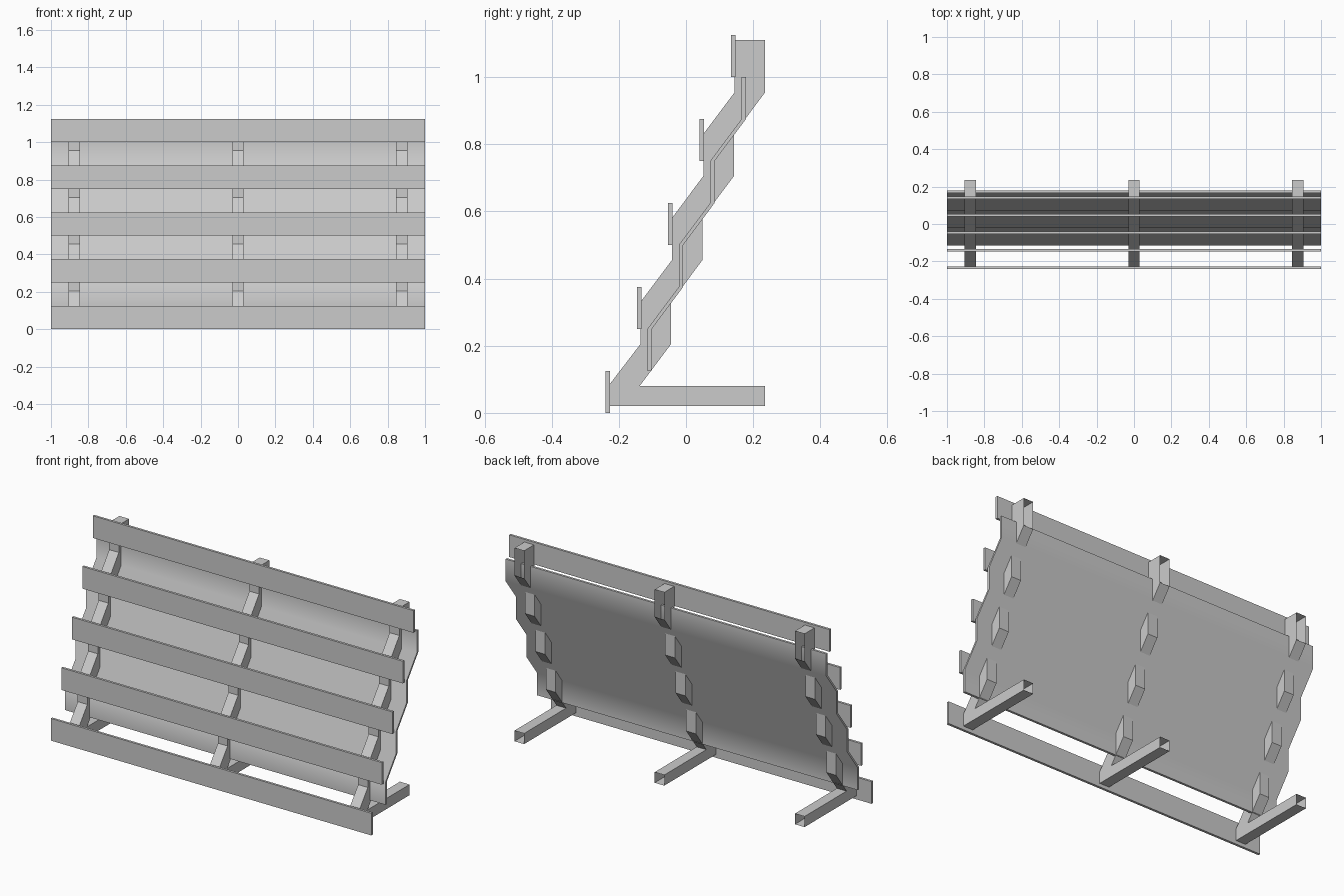
import bpy, bmesh, math

cube = bpy.data.objects.get("Cube")
if cube:
    bpy.data.objects.remove(cube, do_unlink=True)

GREY = (0.6, 0.6, 0.6, 1.0)
steel = bpy.data.materials.new("light grey")
steel.use_nodes = True
steel.diffuse_color = GREY
steel.node_tree.nodes["Principled BSDF"].inputs["Base Color"].default_value = GREY

STEP_Y, STEP_Z = 0.0935, 0.25   # offset from one tier to the next


def extrude_profile(name, profile, x0, x1, open_edges=()):
    """Extrude a closed (y, z) outline along x, leaving chosen walls open."""
    bm = bmesh.new()
    ends = [[bm.verts.new((x, y, z)) for y, z in profile] for x in (x0, x1)]
    a, b = ends
    n = len(profile)
    bm.faces.new(a)
    bm.faces.new(b[::-1])
    for i in range(n):
        if i not in open_edges:
            j = (i + 1) % n
            bm.faces.new((a[j], a[i], b[i], b[j]))
    bmesh.ops.recalc_face_normals(bm, faces=bm.faces)
    mesh = bpy.data.meshes.new(name)
    bm.to_mesh(mesh)
    bm.free()
    mesh.materials.append(steel)
    obj = bpy.data.objects.new(name, mesh)
    bpy.context.collection.objects.link(obj)
    return obj


def zigzag(y, z_low, z_high, count):
    """Stepped line alternating upright and leaning runs."""
    pts = []
    for i in range(count):
        pts += [(y + i * STEP_Y, z_low + i * STEP_Z),
                (y + i * STEP_Y, z_high + i * STEP_Z)]
    return pts


# Stepped supports with a foot; foot end and upper rear are open
front_edge = [(-0.229, 0.02), (-0.229, 0.083)]
front_edge += zigzag(-0.1355, 0.205, 0.33, 4)[:-1] + [(0.145, 1.11)]
back_edge = [(-0.138, 0.08)] + zigzag(-0.0445, 0.205, 0.33, 3) + [(0.236, 0.955)]
outline = front_edge + [(0.236, 1.11)] + back_edge[::-1] + [(0.236, 0.08), (0.236, 0.02)]
upper_rear = len(front_edge)
foot_end = len(outline) - 2
for name, x in (("right_support", -0.875), ("middle_support", 0), ("left_support", 0.875)):
    extrude_profile(name, outline, x - 0.03, x + 0.03, (upper_rear, foot_end))

# Horizontal slats, one per tier
for i in range(5):
    y, z = -0.24 + i * STEP_Y, i * STEP_Z
    extrude_profile(f"slat_{i + 1}",
                    [(y, z), (y, z + 0.125), (y + 0.0135, z + 0.125), (y + 0.0135, z)], -1, 1)

# Folded back sheet, softly shaded across the bends
fold = zigzag(-0.115, 0.125, 0.25, 4)
sheet = extrude_profile("back_sheet", fold + [(y + 0.013, z) for y, z in fold[::-1]], -1, 1)
bpy.ops.object.select_all(action="DESELECT")
sheet.select_set(True)
bpy.context.view_layer.objects.active = sheet
bpy.ops.object.shade_smooth_by_angle(angle=math.radians(50))
